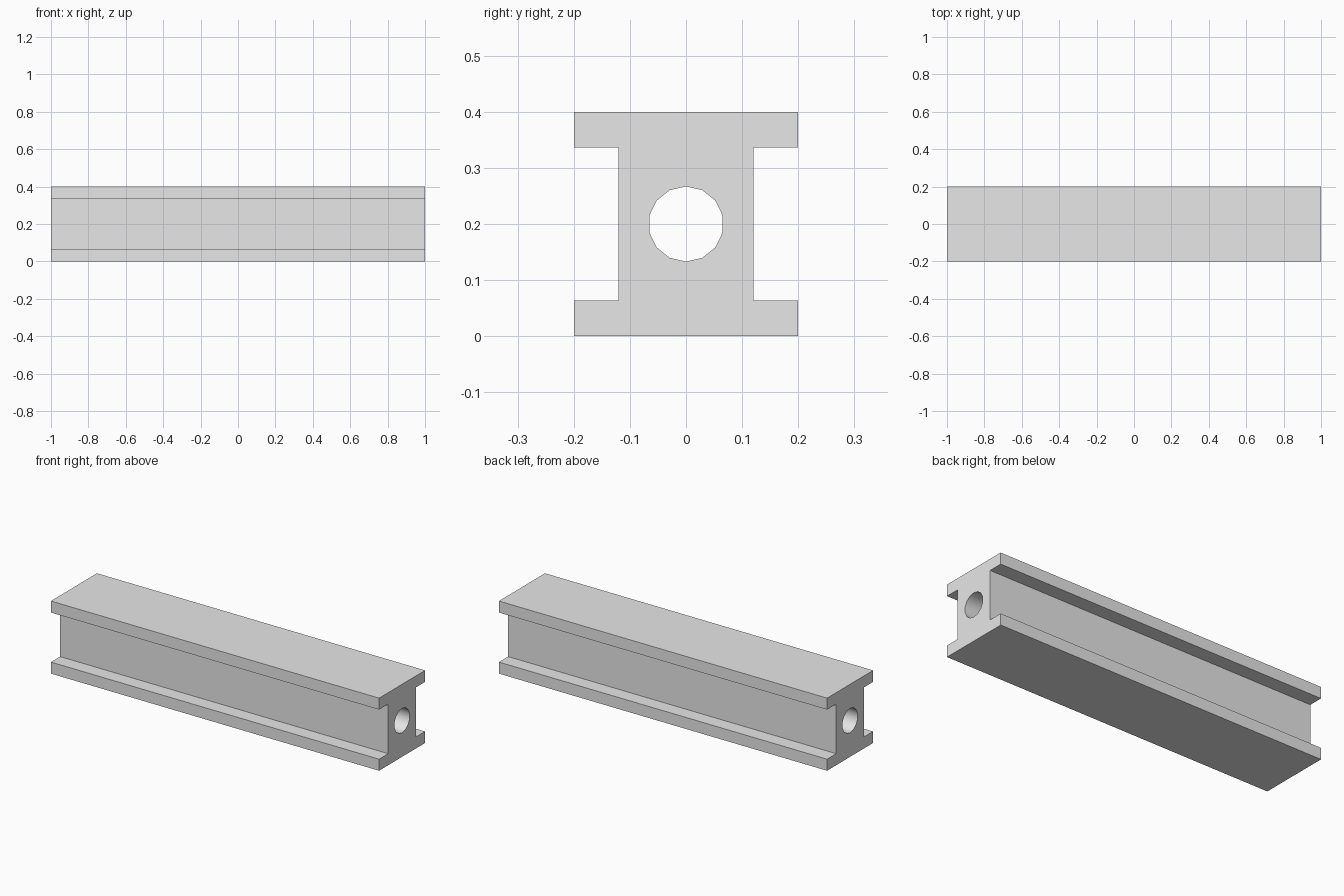
import bpy
import bmesh
from math import sin, cos, pi, radians
from mathutils import Matrix

cube = bpy.data.objects.get("Cube")
if cube:
    bpy.data.objects.remove(cube, do_unlink=True)

LENGTH, HALF, WEB, FLANGE = 2.0, 0.2, 0.1205, 0.0635
BORE, SIDES = 0.067, 14

# Plain grey material
grey = bpy.data.materials.new("plain_grey")
grey.use_nodes = True
colour = (0.8, 0.8, 0.8, 1.0)
grey.diffuse_color = colour
grey.node_tree.nodes["Principled BSDF"].inputs["Base Color"].default_value = colour

# Beam section: one side of the outline, then the same points turned half round
inner = HALF - FLANGE
side = [(HALF, -HALF), (HALF, -inner), (WEB, -inner),
        (WEB, inner), (HALF, inner), (HALF, HALF)]
outline = side + [(-y, -z) for y, z in side]
bore = [(BORE * sin(2 * pi * i / SIDES), BORE * cos(2 * pi * i / SIDES))
        for i in range(SIDES)]

bm = bmesh.new()


def add_loop(points):
    verts = [bm.verts.new((-LENGTH / 2, y, z + HALF)) for y, z in points]
    return [bm.edges.new((v, verts[i - 1])) for i, v in enumerate(verts)]


# Fill between outline and bore, then extrude along the length
edges = add_loop(outline) + add_loop(bore)
bmesh.ops.triangle_fill(bm, edges=edges, use_beauty=True, normal=(-1, 0, 0))
extruded = bmesh.ops.extrude_face_region(bm, geom=bm.faces[:], use_keep_orig=True)
far_end = [g for g in extruded["geom"] if isinstance(g, bmesh.types.BMVert)]
bmesh.ops.translate(bm, verts=far_end, vec=(LENGTH, 0, 0))
bmesh.ops.recalc_face_normals(bm, faces=bm.faces[:])

mesh = bpy.data.meshes.new("beam")
bm.to_mesh(mesh)
bm.free()
mesh.materials.append(grey)
beam = bpy.data.objects.new("beam", mesh)
bpy.context.collection.objects.link(beam)

# Smooth bore, sharp outer corners
bpy.ops.object.select_all(action="DESELECT")
beam.select_set(True)
bpy.context.view_layer.objects.active = beam
bpy.ops.object.shade_smooth_by_angle(angle=radians(30))
